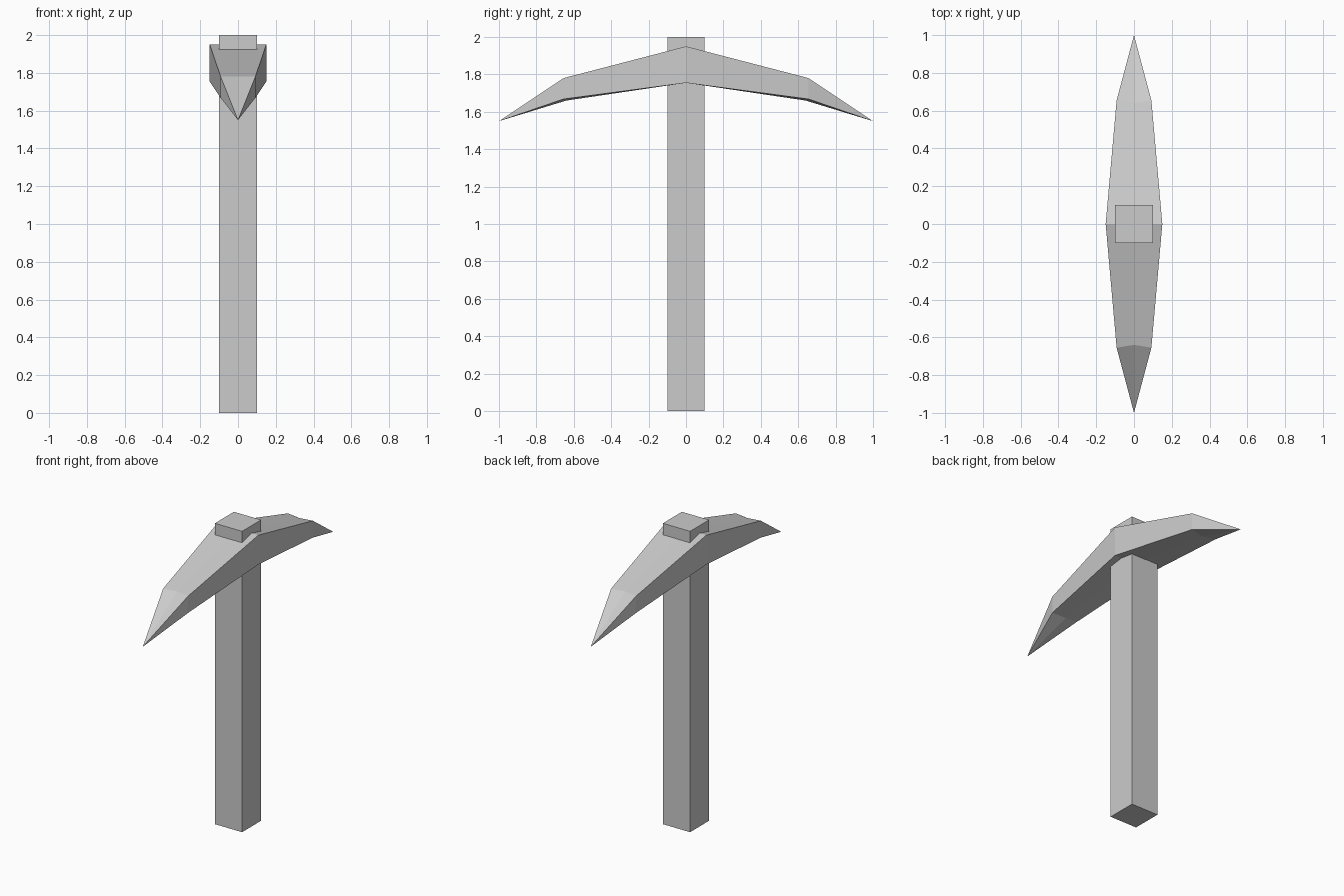
import bpy, bmesh

if "Cube" in bpy.data.objects:
    bpy.data.objects.remove(bpy.data.objects["Cube"])

# Square handle running through the head
bpy.ops.mesh.primitive_cube_add(size=1, location=(0, 0, 1))
handle = bpy.context.object
handle.name = "handle"
handle.scale = (0.2, 0.2, 2)

# Curved pick head: lofted sections tapering to a point at each end
bm = bmesh.new()


def section(w, y_edge, y_mid, top, bottom_edge, bottom_mid):
    """Six-point ring with a shallow ridge along the middle."""
    return [bm.verts.new(p) for p in (
        (-w, y_edge, top), (0, y_mid, top), (w, y_edge, top),
        (w, y_edge, bottom_edge), (0, y_mid, bottom_mid), (-w, y_edge, bottom_edge))]


middle = section(0.15, 0, 0, 1.95, 1.755, 1.755)
for side in (-1, 1):
    shoulder = section(0.092, side * 0.655, side * 0.64, 1.78, 1.668, 1.66)
    tip = bm.verts.new((0, side, 1.55))
    for i in range(6):
        j = (i + 1) % 6
        bm.faces.new((middle[i], middle[j], shoulder[j], shoulder[i]))
        bm.faces.new((shoulder[i], shoulder[j], tip))
bmesh.ops.recalc_face_normals(bm, faces=bm.faces)
mesh = bpy.data.meshes.new("pick_head")
bm.to_mesh(mesh)
bm.free()
head = bpy.data.objects.new("pick_head", mesh)
bpy.context.collection.objects.link(head)
